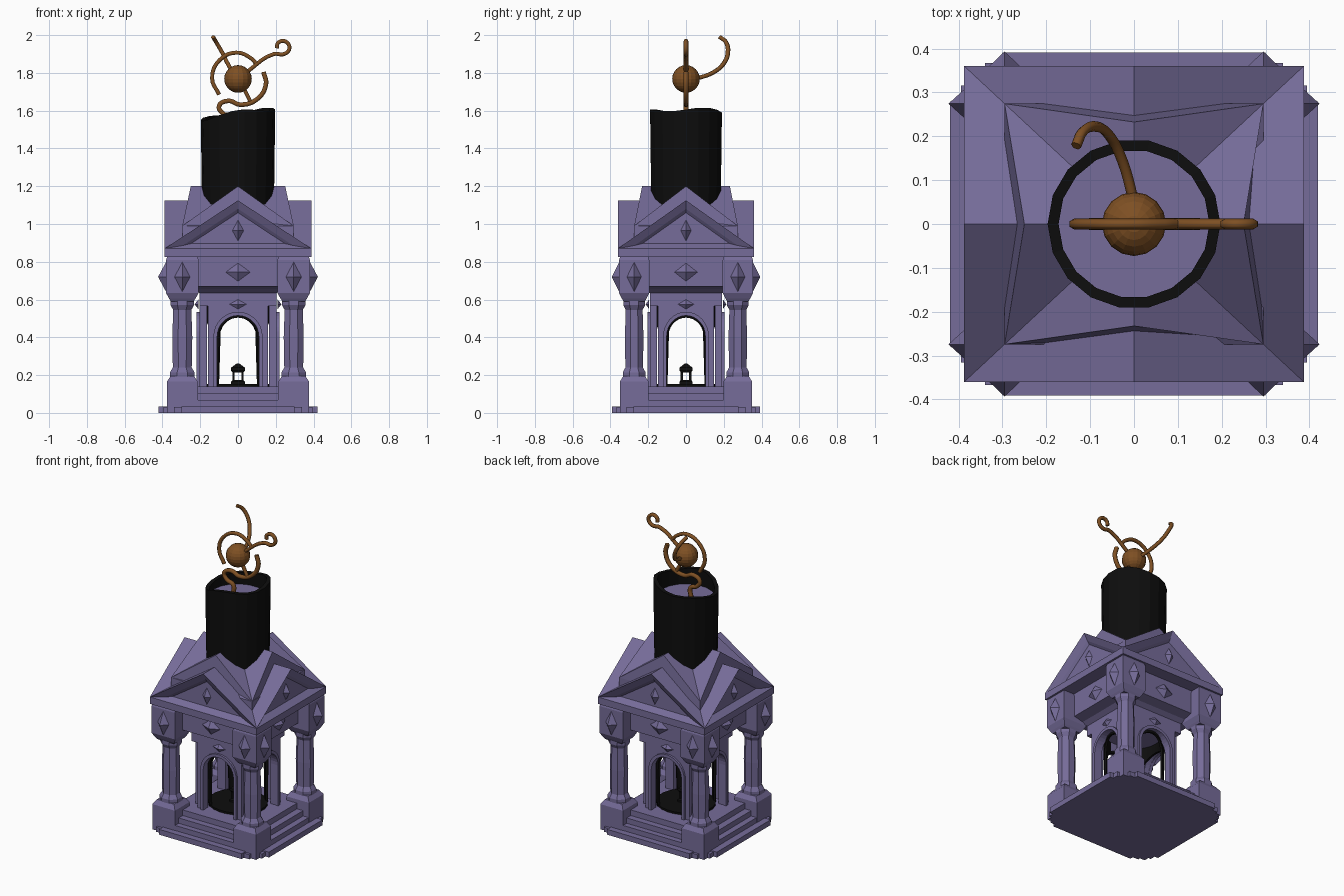
import bpy, bmesh, math
from mathutils import Matrix, Vector

if "Cube" in bpy.data.objects:
    bpy.data.objects.remove(bpy.data.objects["Cube"])

DEPTH = 0.93  # the plan is slightly shallower than wide


def material(name, rgb):
    m = bpy.data.materials.new(name)
    m.use_nodes = True
    m.diffuse_color = (*rgb, 1)
    m.node_tree.nodes["Principled BSDF"].inputs["Base Color"].default_value = (*rgb, 1)
    return m


stone = material("violet stone", (0.18, 0.15, 0.32))
soot = material("soot black", (0.004, 0.004, 0.004))
bronze = material("bronze", (0.21, 0.08, 0.017))


def finish(name, bm, mat, four=False, depth=DEPTH):
    """Optionally repeat on all four sides, then make the object."""
    if four:
        source = bm.verts[:] + bm.edges[:] + bm.faces[:]
        for k in (1, 2, 3):
            copy = bmesh.ops.duplicate(bm, geom=source)["geom"]
            verts = [g for g in copy if isinstance(g, bmesh.types.BMVert)]
            bmesh.ops.rotate(bm, verts=verts, matrix=Matrix.Rotation(k * math.pi / 2, 3, "Z"))
    bmesh.ops.scale(bm, vec=(1, depth, 1), verts=bm.verts)
    bmesh.ops.recalc_face_normals(bm, faces=bm.faces)
    mesh = bpy.data.meshes.new(name)
    bm.to_mesh(mesh)
    bm.free()
    mesh.materials.append(mat)
    obj = bpy.data.objects.new(name, mesh)
    bpy.context.collection.objects.link(obj)
    return obj


def box(bm, hx, y0, y1, z0, z1):
    m = Matrix.Translation((0, (y0 + y1) / 2, (z0 + z1) / 2)) @ Matrix.Diagonal((2 * hx, y1 - y0, z1 - z0, 1))
    bmesh.ops.create_cube(bm, size=1, matrix=m)


def stack(bm, profile, sides, cx=0, cy=0):
    """Polygonal sections (z, half width) joined into one turned solid."""
    rings = []
    for z, half in profile:
        r = half / math.cos(math.pi / sides)
        angles = [(i + 0.5) * math.tau / sides for i in range(sides)]
        rings.append([bm.verts.new((cx + r * math.cos(a), cy + r * math.sin(a), z)) for a in angles])
    for low, high in zip(rings, rings[1:]):
        for i in range(sides):
            j = (i + 1) % sides
            bm.faces.new((low[i], low[j], high[j], high[i]))
    bm.faces.new(rings[0])
    bm.faces.new(rings[-1])


def diamond(bm, x, y, z, hw, hh, out):
    """Faceted stud facing the front."""
    rim = [bm.verts.new((x + dx * hw, y, z + dz * hh)) for dx, dz in ((1, 0), (0, 1), (-1, 0), (0, -1))]
    tip = bm.verts.new((x, y - out, z))
    for i in range(4):
        bm.faces.new((rim[i], rim[(i + 1) % 4], tip))
    bm.faces.new(rim)


def arch_panel(bm, w_in, w_out, spring, base, y0, y1, square=False, n=16):
    """Arched opening with a round or square outer edge."""
    pairs = [((w_in, base), (w_out, base))]
    for i in range(n + 1):
        a = math.pi * i / n
        c, s = math.cos(a), math.sin(a)
        k = w_out / (max(abs(c), abs(s)) if square else 1)
        pairs.append(((w_in * c, spring + w_in * s), (k * c, spring + k * s)))
    pairs.append(((-w_in, base), (-w_out, base)))
    rows = [[bm.verts.new((p[0], y, p[1])) for y in (y0, y1) for p in pair] for pair in pairs]
    for a, b in zip(rows, rows[1:]):
        for i, j in ((0, 1), (1, 3), (3, 2), (2, 0)):
            bm.faces.new((a[i], a[j], b[j], b[i]))
    for r in (rows[0], rows[-1]):
        bm.faces.new((r[0], r[1], r[3], r[2]))


def gable(bm, apex, eave, bottom, half, length, top_length, recess):
    """Gabled prism running front to back, with sunken pediments if wanted."""
    outline = [(-half, bottom), (half, bottom), (half, eave), (0, apex), (-half, eave)]
    ends = []
    for side in (-1, 1):
        ring = [bm.verts.new((x, side * (top_length if x == 0 else length), z)) for x, z in outline]
        ends.append(ring)
    for i in range(5):
        j = (i + 1) % 5
        bm.faces.new((ends[0][i], ends[0][j], ends[1][j], ends[1][i]))
    caps = [bm.faces.new(r) for r in ends]
    bmesh.ops.recalc_face_normals(bm, faces=bm.faces)
    if recess:
        bmesh.ops.inset_individual(bm, faces=caps, thickness=0.045, depth=-0.025)
        bmesh.ops.inset_individual(bm, faces=caps, thickness=0.02, depth=-0.015)


def shell(name, r_out, r_in, n, bottom, top, mat):
    """Round tube whose lower and upper rims follow functions of the angle."""
    bm = bmesh.new()
    rows = []
    for i in range(n):
        a = math.tau * i / n
        c, s = math.cos(a), math.sin(a)
        rows.append([bm.verts.new((r * c, r * s, z))
                     for r, z in ((r_out * 0.96, bottom(c, s)), (r_out, top(c, s)),
                                  (r_in, top(c, s)), (r_in, bottom(c, s)))])
    for i in range(n):
        a, b = rows[i], rows[(i + 1) % n]
        for k in range(4):
            m = (k + 1) % 4
            bm.faces.new((a[k], a[m], b[m], b[k]))
    return finish(name, bm, mat, depth=0.98)


# Base: chamfered plinth, floor and steps on every side
bm = bmesh.new()
box(bm, 0.3, -0.42, 0, 0, 0.035)
box(bm, 0.34, -0.395, 0, 0, 0.03)
box(bm, 0.27, -0.375, 0, 0.035, 0.068)
box(bm, 0.25, -0.335, 0, 0.068, 0.103)
box(bm, 0.28, -0.29, 0, 0.103, 0.14)
finish("base_steps", bm, stone, four=True)

# Corner supports
C = 0.295
bm = bmesh.new()
stack(bm, [(0, 0.082), (0.165, 0.082), (0.195, 0.062)], 4, C, -C)
finish("pedestals", bm, stone, four=True)
bm = bmesh.new()
stack(bm, [(0.19, 0.065), (0.215, 0.065), (0.24, 0.05), (0.4, 0.053), (0.545, 0.048),
           (0.57, 0.062), (0.6, 0.062)], 8, C, -C)
finish("columns", bm, stone, four=True)
bm = bmesh.new()
stack(bm, [(0.59, 0.06), (0.605, 0.07), (0.635, 0.086), (0.81, 0.086), (0.84, 0.075)], 4, C, -C)
finish("capitals", bm, stone, four=True)

# Studs on capitals, beams, pediments and keystones
bm = bmesh.new()
for x in (-C, C):
    diamond(bm, x, -0.38, 0.72, 0.042, 0.08, 0.043)
diamond(bm, 0, -0.3, 0.745, 0.065, 0.048, 0.03)
diamond(bm, 0, -0.348, 0.965, 0.03, 0.055, 0.03)
diamond(bm, 0, -0.21, 0.575, 0.045, 0.025, 0.02)
finish("diamond_studs", bm, stone, four=True)

# Beams and ceiling
bm = bmesh.new()
stack(bm, [(0.565, 0.205), (0.635, 0.205), (0.655, 0.235), (0.67, 0.3), (0.84, 0.3)], 4)
finish("entablature", bm, stone)

# Inner arched walls
bm = bmesh.new()
arch_panel(bm, 0.112, 0.16, 0.405, 0.13, -0.165, -0.205, square=True)
arch_panel(bm, 0.11, 0.13, 0.405, 0.13, -0.2, -0.22)
finish("arched_walls", bm, stone, four=True)

# Roof: two crossed gables with a raised tier
for name, spec in (("lower_roof", (1.125, 0.87, 0.825, 0.388, 0.388, 0.388, True)),
                   ("upper_roof", (1.2, 0.99, 0.85, 0.295, 0.295, 0.25, False))):
    for turn in (0, 1):
        bm = bmesh.new()
        gable(bm, *spec)
        bmesh.ops.rotate(bm, verts=bm.verts, matrix=Matrix.Rotation(turn * math.pi / 2, 3, "Z"))
        finish(name + ("_cross" if turn else ""), bm, stone)


# Ragged chimney tower and its inner cap
def ragged(c, s):
    return 1.578 + 0.028 * c + 0.016 * s * s + 0.01 * math.sin(3 * math.atan2(s, c))


shell("tower", 0.197, 0.172, 18, lambda c, s: 1.0, ragged, soot)
bm = bmesh.new()
stack(bm, [(1.48, 0.178), (1.5, 0.178)], 18)
finish("tower_cap", bm, stone, depth=0.98)


# Arched inner cage and its floor
def cage_rim(c, s):
    m = 0.178 * min(abs(c), abs(s))
    return 0.4 + math.sqrt(0.0108 - m * m) if m < 0.103 else 0.14


shell("inner_cage", 0.186, 0.165, 96, cage_rim, lambda c, s: 0.58, soot)
bm = bmesh.new()
stack(bm, [(0.135, 0.18), (0.153, 0.18)], 24)
finish("cage_floor", bm, soot)

# Small lantern on the floor
bm = bmesh.new()
stack(bm, [(0.15, 0.038), (0.165, 0.038), (0.175, 0.028)], 4)
stack(bm, [(0.215, 0.03), (0.225, 0.038), (0.24, 0.036), (0.262, 0.006)], 4)
for x in (-0.024, 0.024):
    for y in (-0.024, 0.024):
        stack(bm, [(0.17, 0.006), (0.22, 0.006)], 4, x, y)
finish("small_lantern", bm, soot)

# Finial ball
bm = bmesh.new()
bmesh.ops.create_uvsphere(bm, u_segments=16, v_segments=12, radius=0.073,
                          matrix=Matrix.Translation((0, 0, 1.768)))
finish("finial_ball", bm, bronze, depth=1)


def wire(name, points, radius=0.012):
    curve = bpy.data.curves.new(name, "CURVE")
    curve.dimensions = "3D"
    curve.bevel_depth, curve.bevel_resolution = radius, 1
    curve.resolution_u, curve.use_fill_caps = 5, True
    spline = curve.splines.new("BEZIER")
    spline.bezier_points.add(len(points) - 1)
    for bp, p in zip(spline.bezier_points, points):
        bp.co = Vector(p) if len(p) == 3 else Vector((p[0], 0, p[1]))
        bp.handle_left_type = bp.handle_right_type = "AUTO"
    curve.materials.append(bronze)
    bpy.context.collection.objects.link(bpy.data.objects.new(name, curve))


# Curling wires around the ball
wire("hooked_wire", [(0.04, 1.8), (0.19, 1.9), (0.245, 1.9), (0.272, 1.93), (0.25, 1.967),
                     (0.212, 1.958), (0.207, 1.93)])
wire("upper_arc", [(-0.1, 1.685), (-0.137, 1.77), (-0.1, 1.865), (-0.01, 1.907), (0.065, 1.88), (0.1, 1.845)])
wire("lower_arc", [(0.135, 1.805), (0.148, 1.74), (0.1, 1.66), (0.01, 1.632), (-0.05, 1.652),
                   (-0.1, 1.625), (-0.08, 1.585), (-0.035, 1.565), (-0.04, 1.49)], 0.014)
wire("link", [(0.03, 1.72), (0.065, 1.65)])
wire("swept_wire", [(0, 0.05, 1.768), (-0.025, 0.14, 1.8), (-0.055, 0.2, 1.85), (-0.085, 0.222, 1.91),
                    (-0.117, 0.21, 1.965), (-0.132, 0.178, 1.99)])
